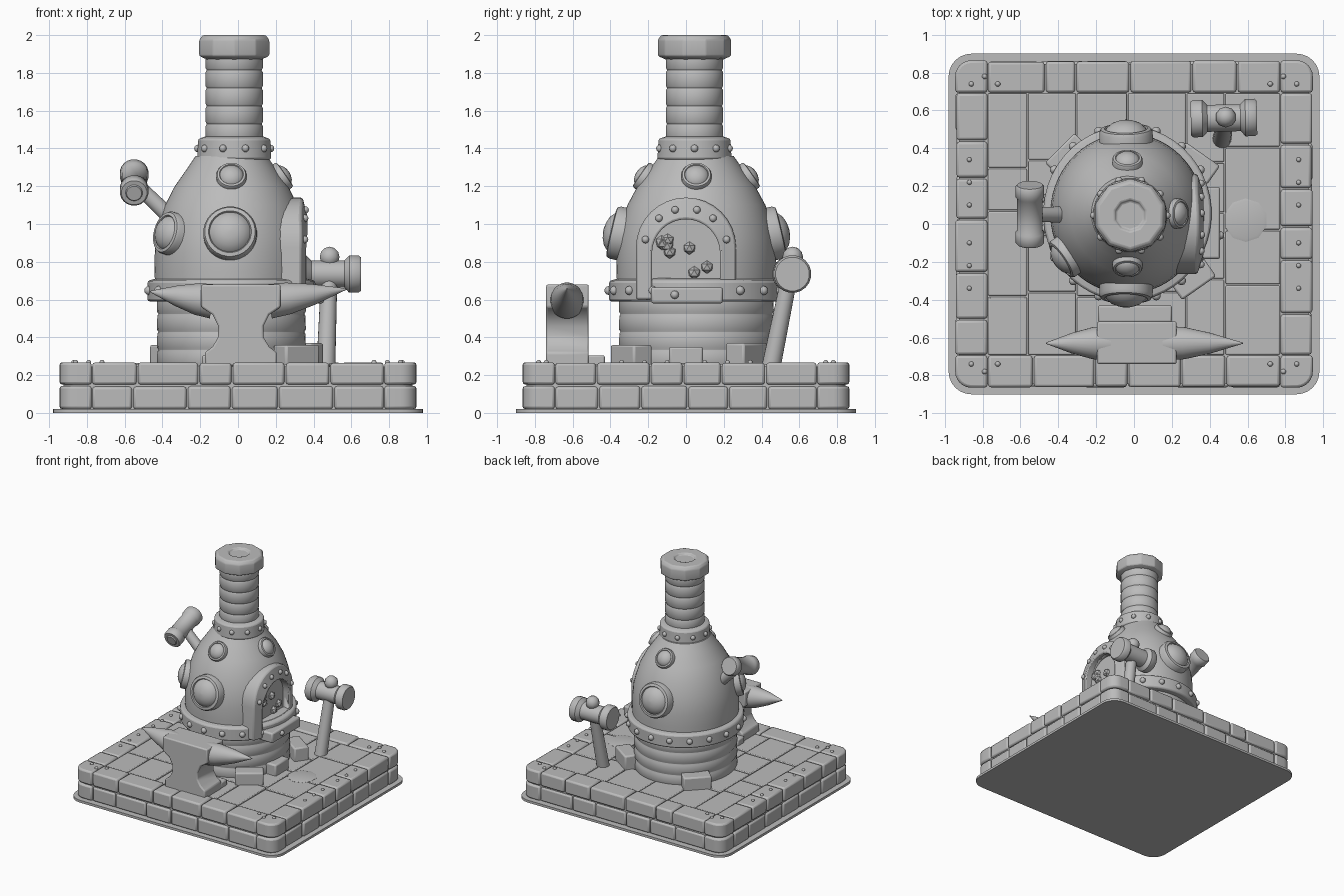
import bpy, bmesh, math, random
from mathutils import Vector, Matrix

random.seed(4)
if "Cube" in bpy.data.objects:
    bpy.data.objects.remove(bpy.data.objects["Cube"])

grey = bpy.data.materials.new("stone_grey")
grey.use_nodes = True
grey.diffuse_color = (0.5, 0.5, 0.5, 1)
grey.node_tree.nodes["Principled BSDF"].inputs["Base Color"].default_value = (0.5, 0.5, 0.5, 1)


def finish(bm, name, bevel=0.0, angle=40):
    bmesh.ops.recalc_face_normals(bm, faces=bm.faces)
    mesh = bpy.data.meshes.new(name)
    bm.to_mesh(mesh)
    bm.free()
    mesh.materials.append(grey)
    obj = bpy.data.objects.new(name, mesh)
    bpy.context.collection.objects.link(obj)
    bpy.ops.object.select_all(action="DESELECT")
    obj.select_set(True)
    bpy.context.view_layer.objects.active = obj
    bpy.ops.object.shade_smooth_by_angle(angle=math.radians(angle))
    if bevel:
        mod = obj.modifiers.new("worn_edges", "BEVEL")
        mod.width, mod.segments = bevel, 2
    return obj


def add_box(bm, lo, hi, round_dirs=(), radius=0.1, spin=0):
    """Box between two corners; round_dirs lists the (x, y) signs of rounded upright edges."""
    lo, hi = Vector(lo), Vector(hi)
    mid = (lo + hi) / 2
    m = Matrix.Translation(mid) @ Matrix.Rotation(spin, 4, "Z") @ Matrix.Diagonal((*(hi - lo), 1))
    verts = bmesh.ops.create_cube(bm, size=1, matrix=m)["verts"]
    upright = []
    for e in {e for v in verts for e in v.link_edges}:
        a, b = (v.co - mid for v in e.verts)
        if abs(a.z - b.z) > 0.001 and (a - b).xy.length < 0.001:
            if (1 if a.x > 0 else -1, 1 if a.y > 0 else -1) in round_dirs:
                upright.append(e)
    if upright:
        bmesh.ops.bevel(bm, geom=upright, offset=radius, segments=6, profile=0.5, affect="EDGES")


def add_lathe(bm, profile, origin, axis=(0, 0, 1), sides=48, squash=(1, 1)):
    """Revolve (radius, height) points about an axis, closing both ends."""
    m = Matrix.Translation(origin) @ Vector(axis).to_track_quat("Z", "Y").to_matrix().to_4x4()
    rings = []
    for r, h in profile:
        turn = [2 * math.pi * (i + 0.5) / sides for i in range(sides)]
        rings.append([bm.verts.new(m @ Vector((r * squash[0] * math.cos(t), r * squash[1] * math.sin(t), h)))
                      for t in turn])
    for a, b in zip(rings, rings[1:]):
        for i in range(sides):
            j = (i + 1) % sides
            bm.faces.new((a[i], a[j], b[j], b[i]))
    bm.faces.new(rings[0])
    bm.faces.new(rings[-1])


def lathe(name, profile, origin, axis=(0, 0, 1), sides=48, squash=(1, 1), bevel=0.0):
    bm = bmesh.new()
    add_lathe(bm, profile, origin, axis, sides, squash)
    return finish(bm, name, bevel)


def rod(name, start, end, r0, r1, sides=20):
    start, end = Vector(start), Vector(end)
    return lathe(name, [(r0, 0), (r1, (end - start).length)], start, end - start, sides)


def add_stud(bm, at, r):
    bmesh.ops.create_uvsphere(bm, u_segments=10, v_segments=6, radius=r, matrix=Matrix.Translation(at))


def spans(lo, hi, size):
    """Split a length into uneven pieces."""
    n = max(1, round((hi - lo) / size))
    cuts = [lo + (hi - lo) * (i + random.uniform(-0.2, 0.2) * (0 < i < n)) / n for i in range(n + 1)]
    return list(zip(cuts, cuts[1:]))


# --- Plinth: bottom plate, core, two courses of edge stones, paving
CORNERS = [(sx, sy) for sx in (-1, 1) for sy in (-1, 1)]
W, D, EDGE, GAP = 0.945, 0.865, 0.17, 0.004
bm = bmesh.new()
add_box(bm, (-0.98, -0.9, 0), (0.98, 0.9, 0.02), CORNERS, 0.12)
finish(bm, "bottom_plate")
bm = bmesh.new()
add_box(bm, (-W + 0.02, -D + 0.02, 0.015), (W - 0.02, D - 0.02, 0.245), CORNERS, 0.08)
finish(bm, "plinth_core")

for name, z0, z1 in (("lower_edge_stones", 0.02, 0.142), ("upper_edge_stones", 0.15, 0.268)):
    bm = bmesh.new()
    for sx, sy in CORNERS:
        xs, ys = sorted((sx * W, sx * (W - EDGE))), sorted((sy * D, sy * (D - EDGE)))
        add_box(bm, (xs[0], ys[0], z0), (xs[1], ys[1], z1), [(sx, sy)], 0.085)
    for s in (-1, 1):
        for a, b in spans(-W + EDGE, W - EDGE, 0.25):
            j = random.uniform(0, 0.008)
            y = sorted((s * (D - j), s * (D - EDGE)))
            add_box(bm, (a + GAP, y[0], z0), (b - GAP, y[1], z1 - j / 2))
        for a, b in spans(-D + EDGE, D - EDGE, 0.25):
            j = random.uniform(0, 0.008)
            x = sorted((s * (W - j), s * (W - EDGE)))
            add_box(bm, (x[0], a + GAP, z0), (x[1], b - GAP, z1 - j / 2))
    finish(bm, name, 0.014)

bm = bmesh.new()
for a, b in spans(-W + EDGE, W - EDGE, 0.26):
    for c, d in spans(-D + EDGE, D - EDGE, 0.32):
        top = 0.254 + random.uniform(0, 0.005)
        add_box(bm, (a + GAP, c + GAP, 0.2), (b - GAP, d - GAP, top))
finish(bm, "paving_slabs", 0.006)
lathe("round_paver", [(0.115, 0), (0.115, 0.01), (0.1, 0.014)], (0.59, 0.02, 0.25), sides=10)

bm = bmesh.new()
for sx, sy in CORNERS:
    for k in range(3):
        add_stud(bm, (sx * (0.86 - 0.07 * k), sy * (0.74 + 0.04 * (k % 2)), 0.267), 0.014)
        add_stud(bm, (sx * 0.87, sy * (0.1 + 0.12 * k), 0.267), 0.013)
finish(bm, "plinth_studs")

# --- Furnace body: brick base, riveted band, dome
CX, CY = -0.035, 0.055
OVAL = (1, 1.04)
wall = []
for i in range(4):
    z = 0.24 + i * 0.095
    wall += [(0.388, z), (0.395, z + 0.012), (0.393, z + 0.083), (0.388, z + 0.092)]
lathe("brick_base", wall, (CX, CY, 0), squash=OVAL)
lathe("riveted_band", [(0.38, 0.59), (0.445, 0.59), (0.445, 0.7), (0.38, 0.715)], (CX, CY, 0),
      squash=OVAL, bevel=0.012)
DOME = [(0.4, 0.6), (0.408, 0.75), (0.406, 0.85), (0.398, 0.93), (0.382, 1.0), (0.352, 1.1),
        (0.3, 1.2), (0.23, 1.3), (0.19, 1.36)]
dome = lathe("furnace_dome", DOME, (CX, CY, 0), squash=OVAL, sides=64)

bm = bmesh.new()
for i in range(18):
    t = 2 * math.pi * (i + 0.5) / 18
    if math.cos(t) < 0.9:
        add_stud(bm, (CX + 0.445 * math.cos(t), CY + 0.463 * math.sin(t), 0.648), 0.024)
finish(bm, "band_rivets")

# --- Chimney with two collars
CHX, CHY = -0.02, 0.045
shaft = []
for i in range(6):
    z = 1.34 + i * 0.095
    shaft += [(0.146, z), (0.152, z + 0.01), (0.152, z + 0.083), (0.147, z + 0.092)]
lathe("chimney_shaft", shaft, (CHX, CHY, 0), sides=32)
lathe("lower_collar", [(0.17, 1.335), (0.198, 1.345), (0.192, 1.45), (0.15, 1.465)],
      (CHX, CHY, 0), sides=24, bevel=0.008)
lathe("top_collar", [(0.15, 1.87), (0.195, 1.89), (0.195, 1.975), (0.175, 2.0), (0.085, 2.0), (0.078, 1.985)],
      (CHX, CHY, 0), sides=10, bevel=0.008)
bm = bmesh.new()
for i in range(10):
    t = 2 * math.pi * i / 10
    add_stud(bm, (CHX + 0.193 * math.cos(t), CHY + 0.193 * math.sin(t), 1.4), 0.02)
finish(bm, "collar_rivets")


# --- Portholes set square to the dome
def porthole(name, degrees, z, r):
    (r0, z0), (r1, z1) = next((a, b) for a, b in zip(DOME, DOME[1:]) if a[1] <= z <= b[1])
    rad = r0 + (r1 - r0) * (z - z0) / (z1 - z0)
    t = math.radians(degrees)
    c, s = math.cos(t), math.sin(t)
    at = (CX + rad * c, CY + rad * 1.04 * s, z)
    normal = Vector((c * (z1 - z0), s * (z1 - z0), r0 - r1))
    prof = [(1, -0.5), (1, 0.15), (0.94, 0.27), (0.8, 0.3), (0.76, 0.24), (0.72, 0.3),
            (0.55, 0.46), (0.3, 0.56), (0.05, 0.6)]
    lathe(name, [(a * r, b * r) for a, b in prof], at, normal, 28)


for name, deg in (("front_porthole", 269), ("back_porthole", 91)):
    porthole(name, deg, 0.95, 0.142)
porthole("side_porthole", 214, 0.95, 0.115)
for name, deg in (("upper_front_porthole", 270), ("upper_back_porthole", 90), ("upper_door_porthole", 0)):
    porthole(name, deg, 1.25, 0.08)


# --- Fire door: recess, arched frame, shelf, coals
def arch(half, foot, spring, steps=16):
    pts = [(half, foot)]
    pts += [(half * math.cos(math.pi * i / steps), spring + half * math.sin(math.pi * i / steps))
            for i in range(steps + 1)]
    return pts + [(-half, foot)]


bm = bmesh.new()
bmesh.ops.holes_fill
face = bm.faces.new([bm.verts.new((0.3, y, z)) for y, z in arch(0.18, 0.71, 0.845)])
ext = bmesh.ops.extrude_face_region(bm, geom=[face])["geom"]
bmesh.ops.translate(bm, verts=[v for v in ext if isinstance(v, bmesh.types.BMVert)], vec=(0.3, 0, 0))
cutter = finish(bm, "door_cutter")
cutter.hide_render = True
mod = dome.modifiers.new("door_recess", "BOOLEAN")
mod.operation, mod.object, mod.solver = "DIFFERENCE", cutter, "EXACT"
bpy.context.view_layer.objects.active = dome
bpy.ops.object.modifier_apply(modifier=mod.name)
bpy.data.objects.remove(cutter)

bm = bmesh.new()
loops = []
for half, foot, spring, x in ((0.18, 0.6, 0.845, 0.27), (0.18, 0.6, 0.845, 0.39),
                              (0.265, 0.6, 0.875, 0.39), (0.265, 0.6, 0.875, 0.2)):
    loops.append([bm.verts.new((x - 0.8 * y * y - max(0, z - 0.95) * 0.25, y, z))
                  for y, z in arch(half, foot, spring)])
for a, b in zip(loops, loops[1:] + loops[:1]):
    for i in range(len(a) - 1):
        bm.faces.new((a[i], a[i + 1], b[i + 1], b[i]))
for end in (0, -1):
    bm.faces.new([loop[end] for loop in loops])
finish(bm, "door_frame", 0.012)

bm = bmesh.new()
add_box(bm, (0.28, -0.185, 0.58), (0.455, 0.195, 0.665))
finish(bm, "door_shelf", 0.012)
bm = bmesh.new()
for deg in (15, 50, 75, 105, 130, 165):
    t = math.radians(deg)
    y, z = 0.222 * math.cos(t), 0.86 + 0.222 * math.sin(t)
    add_stud(bm, (0.39 - 0.8 * y * y - max(0, z - 0.95) * 0.25, y, z), 0.02)
add_stud(bm, (0.455, -0.06, 0.625), 0.022)
finish(bm, "door_rivets")
bm = bmesh.new()
for i in range(9):
    at = (0.3, random.uniform(-0.13, 0.13), random.uniform(0.73, 0.92))
    bmesh.ops.create_icosphere(bm, subdivisions=1, radius=0.035, matrix=Matrix.Translation(at))
finish(bm, "coals")

# --- Loose bricks round the foot of the furnace
bm = bmesh.new()
for x, y, deg, h in ((0.31, -0.29, 35, 0.36), (0.33, 0.32, -35, 0.37), (0.36, 0, 90, 0.35), (-0.35, 0.36, 45, 0.36)):
    wide = 0.11 if deg != 90 else 0.09
    add_box(bm, (x - wide, y - 0.06, 0.24), (x + wide, y + 0.06, h), spin=math.radians(deg))
finish(bm, "loose_bricks", 0.012)

# --- Anvil: profiled body, two horns, footplate
side = [(0.21, 0.68), (0.21, 0.56), (0.15, 0.52), (0.12, 0.46), (0.12, 0.4), (0.15, 0.35), (0.19, 0.32), (0.19, 0.25)]
outline = [(0.015 + x, z) for x, z in side] + [(0.015 - x, z) for x, z in reversed(side)]
bm = bmesh.new()
face = bm.faces.new([bm.verts.new((x, -0.74, z)) for x, z in outline])
ext = bmesh.ops.extrude_face_region(bm, geom=[face])["geom"]
bmesh.ops.translate(bm, verts=[v for v in ext if isinstance(v, bmesh.types.BMVert)], vec=(0, 0.225, 0))
finish(bm, "anvil_body", 0.01)
for name, s, tip in (("left_horn", 1, 0.58), ("right_horn", -1, -0.47)):
    length = abs(tip - 0.015 - s * 0.15)
    lathe(name, [(0.092, 0), (0.085, length * 0.25), (0.055, length * 0.58), (0.003, length)],
          (0.015 + s * 0.15, -0.63, 0.59), (s, 0, 0.16), 24)
bm = bmesh.new()
add_box(bm, (-0.19, -0.52, 0.24), (0.2, -0.43, 0.305))
finish(bm, "anvil_footplate", 0.01)

# --- Hammers: flared heads on round handles
HEAD = [(0.9, -1), (1, -0.93), (1, -0.65), (0.72, -0.5), (0.72, 0.5), (1, 0.65), (1, 0.93), (0.9, 1)]
rod("standing_hammer_handle", (0.465, 0.45, 0.24), (0.485, 0.56, 0.78), 0.05, 0.042)
lathe("standing_hammer_head", [(r * 0.1, h * 0.175) for r, h in HEAD], (0.475, 0.56, 0.735), (1, 0.02, 0), 20)
bm = bmesh.new()
add_stud(bm, (0.485, 0.565, 0.825), 0.055)
finish(bm, "standing_hammer_knob")

rod("wall_hammer_handle", (-0.56, 0.05, 1.23), (-0.3, 0.05, 0.98), 0.038, 0.045)
lathe("wall_hammer_head", [(0.068, -0.165), (0.076, -0.155), (0.076, -0.1), (0.068, -0.09), (0.068, 0.09),
                           (0.076, 0.1), (0.076, 0.155), (0.068, 0.165)],
      (-0.55, 0.05, 1.22), (0, 1, 0.35), 20)
lathe("wall_hammer_dent", [(0.045, 0), (0.04, 0.008)], (-0.55, -0.106, 1.165), (0, -1, -0.35), 20)
